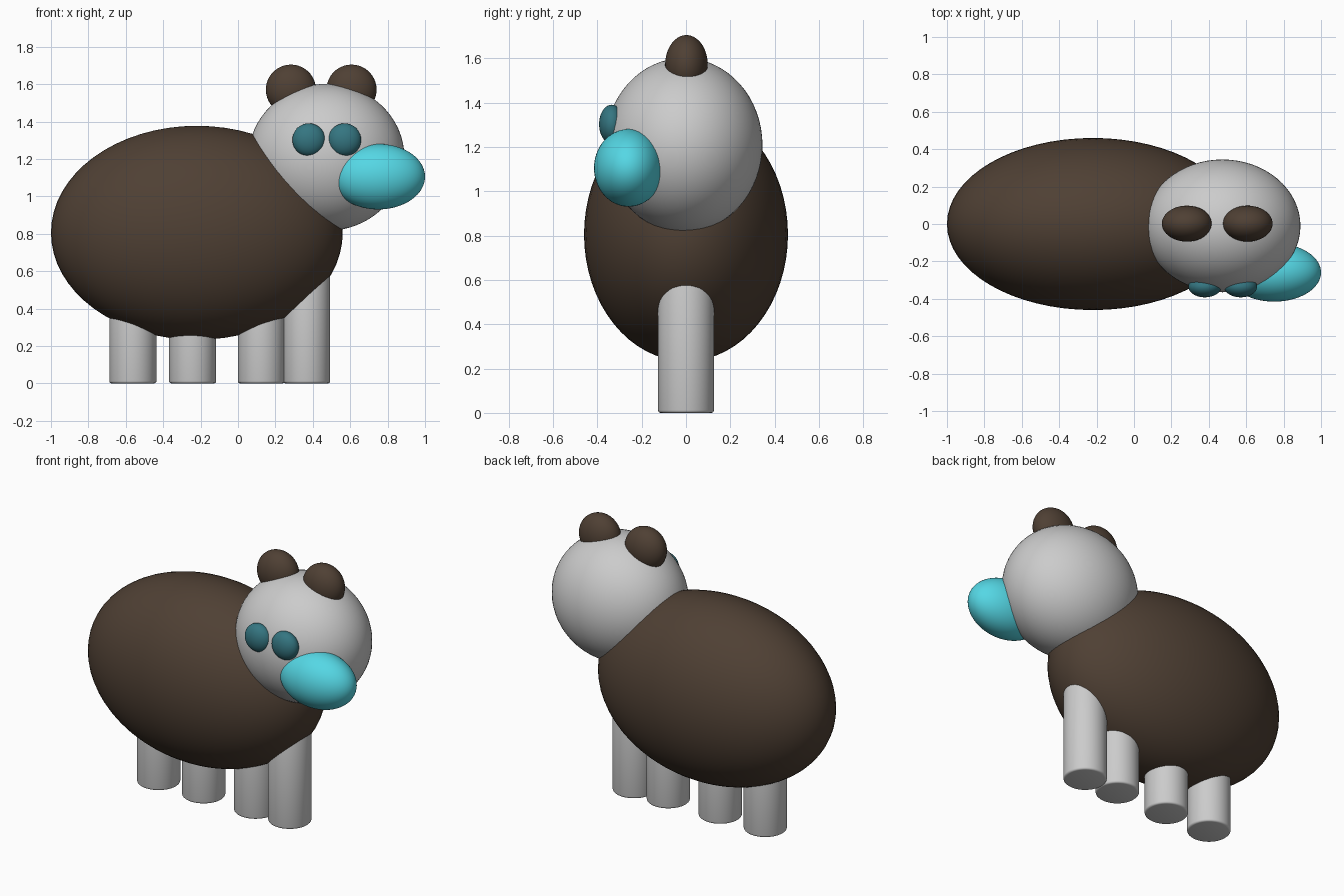
import bpy
import math

if "Cube" in bpy.data.objects:
    bpy.data.objects.remove(bpy.data.objects["Cube"])


def material(name, rgb):
    m = bpy.data.materials.new(name)
    m.diffuse_color = (*rgb, 1.0)
    m.use_nodes = True
    m.node_tree.nodes["Principled BSDF"].inputs["Base Color"].default_value = m.diffuse_color
    return m


brown = material("brown", (0.078, 0.051, 0.034))
cyan = material("cyan", (0.09, 0.68, 0.78))
teal = material("dark_teal", (0.035, 0.18, 0.22))


def finish(name, mat):
    ob = bpy.context.object
    ob.name = name
    if mat:
        ob.data.materials.append(mat)
    return ob


def ellipsoid(name, centre, radii, mat=None):
    bpy.ops.mesh.primitive_uv_sphere_add(segments=64, ring_count=32, radius=1, location=centre)
    bpy.context.object.scale = radii
    bpy.ops.object.transform_apply(location=False, rotation=False, scale=True)
    bpy.ops.object.shade_smooth()
    return finish(name, mat)


def leg(name, x, radius=0.126, height=0.6):
    bpy.ops.mesh.primitive_cylinder_add(vertices=48, radius=radius, depth=height,
                                        location=(x, 0, height / 2))
    ob = finish(name, None)
    # slightly softened rims
    bev = ob.modifiers.new("soft_rim", 'BEVEL')
    bev.width = 0.012
    bev.segments = 3
    bev.limit_method = 'ANGLE'
    bpy.ops.object.modifier_apply(modifier=bev.name)
    bpy.ops.object.shade_smooth_by_angle(angle=math.radians(40))


# body and head
ellipsoid("body", (-0.22, 0, 0.805), (0.78, 0.46, 0.572), brown)
ellipsoid("head", (0.473, -0.01, 1.208), (0.417, 0.355, 0.393))

# snout
ellipsoid("snout", (0.75, -0.259, 1.105), (0.25, 0.156, 0.175), cyan)

# ears and eyes, in pairs
for side, ear_x, eye_x in (("left", 0.283, 0.379), ("right", 0.607, 0.57)):
    ellipsoid(side + "_ear", (ear_x, 0.002, 1.57), (0.134, 0.096, 0.134), brown)
    ellipsoid(side + "_eye", (eye_x, -0.335, 1.302), (0.088, 0.057, 0.088), teal)

# four legs in a row
for i, x in enumerate((-0.562, -0.243, 0.125, 0.367)):
    leg(f"leg_{i + 1}", x)
